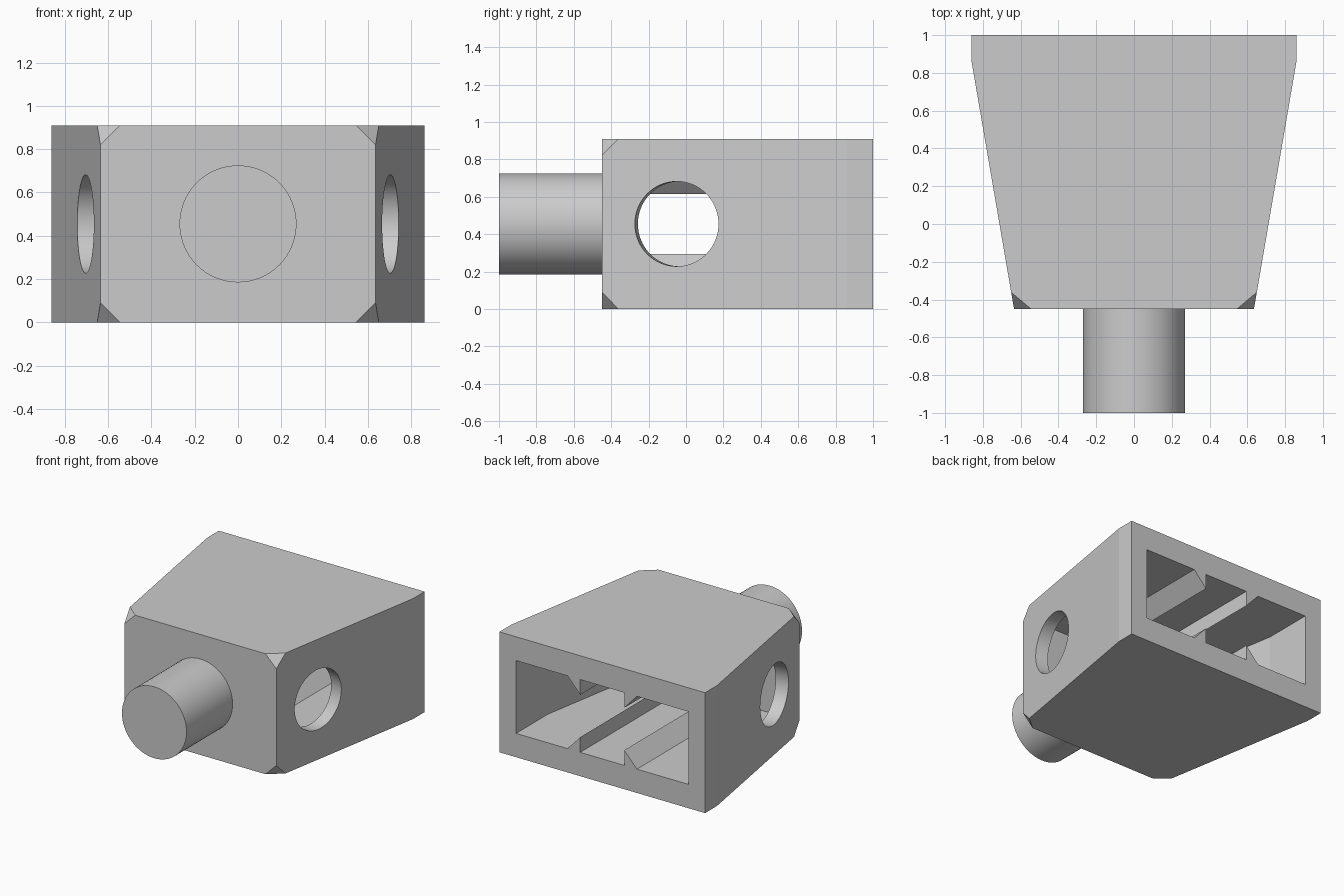
import bpy, bmesh, math
from mathutils import Matrix, Vector

if "Cube" in bpy.data.objects:
    bpy.data.objects.remove(bpy.data.objects["Cube"])

grey = bpy.data.materials.new("light grey")
grey.use_nodes = True
grey.diffuse_color = (0.6, 0.6, 0.6, 1)
grey.node_tree.nodes["Principled BSDF"].inputs["Base Color"].default_value = (0.6, 0.6, 0.6, 1)

HEIGHT, MID = 0.91, 0.455
FRONT, BACK = -0.45, 1.0
TAPER = (0.86 - 0.635) / (0.86 - FRONT)


def finish(name, bm):
    bmesh.ops.recalc_face_normals(bm, faces=bm.faces)
    mesh = bpy.data.meshes.new(name)
    bm.to_mesh(mesh)
    bm.free()
    mesh.materials.append(grey)
    obj = bpy.data.objects.new(name, mesh)
    bpy.context.collection.objects.link(obj)
    return obj


def prism(points, push):
    """Extrude a closed outline along a vector."""
    bm = bmesh.new()
    face = bm.faces.new([bm.verts.new(p) for p in points])
    new = bmesh.ops.extrude_face_region(bm, geom=[face])["geom"]
    bmesh.ops.translate(bm, vec=push, verts=[v for v in new if isinstance(v, bmesh.types.BMVert)])
    return bm


def plan(half, z):
    """Mirror a half outline of (x, y) points across x = 0."""
    return [(x, y, z) for x, y in half] + [(-x, y, z) for x, y in reversed(half)]


def cylinder(name, radius, length, centre, axis):
    bm = bmesh.new()
    turn = Vector(axis).to_track_quat("Z", "Y").to_matrix().to_4x4()
    bmesh.ops.create_cone(bm, cap_ends=True, segments=64, radius1=radius, radius2=radius,
                          depth=length, matrix=Matrix.Translation(centre) @ turn)
    return finish(name, bm)


def activate(obj):
    bpy.ops.object.select_all(action="DESELECT")
    obj.select_set(True)
    bpy.context.view_layer.objects.active = obj


def cut(target, tool):
    """Subtract the tool from the target and remove the tool."""
    tool.hide_render = True
    mod = target.modifiers.new("cut", "BOOLEAN")
    mod.operation, mod.solver, mod.object = "DIFFERENCE", "EXACT", tool
    activate(target)
    bpy.ops.object.modifier_apply(modifier=mod.name)
    bpy.data.objects.remove(tool)


# Tapered housing with the four front corners clipped
bm = prism(plan([(0.635, FRONT), (0.86, 0.86), (0.86, BACK)], 0), (0, 0, HEIGHT))
corners = [v for v in bm.verts if v.co.y < FRONT + 0.01]
bmesh.ops.bevel(bm, geom=corners, offset=0.09, segments=1, affect="VERTICES")
housing = finish("housing", bm)

# Cavity open at the back, with grooves that leave four wedge rails
inner, bend, end = 0.72, 0.62, -0.27
half = [(inner - (bend - end) * TAPER, end), (inner, bend), (inner, BACK + 0.1)]
cavity = finish("cavity_cutter", prism(plan(half, 0.18), (0, 0, 0.55)))
for side in (-1, 1):
    for up in (-1, 1):
        profile = [(0.184, 0.16), (0.29, 0.275), (0.29, 0.4), (0.184, 0.4)]
        points = [(side * x, end - 0.1, MID + up * z) for x, z in profile]
        cut(cavity, finish("rail", prism(points, (0, BACK - end + 0.4, 0))))
cut(housing, cavity)

# Round holes square to the tapered side walls
for side in (-1, 1):
    x = 0.635 + (-0.05 - FRONT) * TAPER
    cut(housing, cylinder("hole_cutter", 0.227, 0.3, (side * x, -0.05, MID), (side, -TAPER, 0)))

# Round front peg
peg = cylinder("front_peg", 0.27, 0.56, (0, -0.72, MID), (0, 1, 0))

for obj, angle in ((housing, 8), (peg, 30)):
    activate(obj)
    bpy.ops.object.shade_smooth_by_angle(angle=math.radians(angle))
